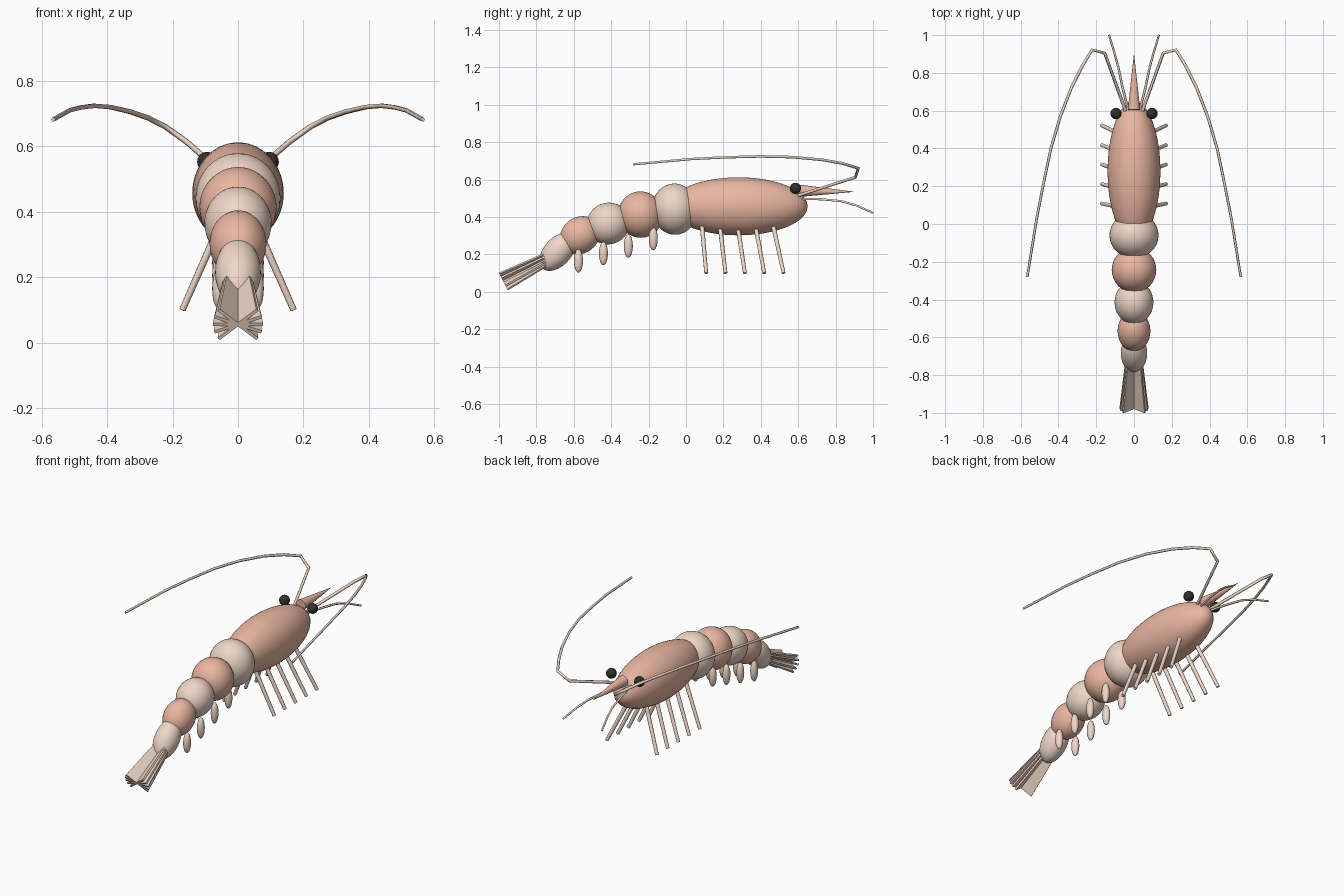
import bpy, bmesh
from math import radians, cos, sin
from mathutils import Vector, Matrix

if "Cube" in bpy.data.objects:
    bpy.data.objects.remove(bpy.data.objects["Cube"])


def material(name, rgb):
    m = bpy.data.materials.new(name)
    m.diffuse_color = (*rgb, 1)
    m.use_nodes = True
    m.node_tree.nodes["Principled BSDF"].inputs["Base Color"].default_value = m.diffuse_color
    return m


CORAL = material("coral", (0.82, 0.47, 0.36))
PALE = material("pale", (0.86, 0.68, 0.57))
BLACK = material("black", (0.03, 0.03, 0.03))


def finish(bm, name, mat, smooth=True):
    bmesh.ops.recalc_face_normals(bm, faces=bm.faces)
    for f in bm.faces:
        f.smooth = smooth
    me = bpy.data.meshes.new(name)
    bm.to_mesh(me)
    bm.free()
    me.materials.append(mat)
    ob = bpy.data.objects.new(name, me)
    bpy.context.collection.objects.link(ob)
    return ob


def ellipsoid(name, loc, radii, mat, tilt=0, seg=32, rings=20):
    bm = bmesh.new()
    bmesh.ops.create_uvsphere(bm, u_segments=seg, v_segments=rings, radius=1)
    bm.transform(Matrix.Translation(loc) @ Matrix.Rotation(radians(tilt), 4, 'X')
                 @ Matrix.Diagonal((*radii, 1)))
    return finish(bm, name, mat)


def rod(name, a, b, r1, r2, mat, seg=10):
    a, b = Vector(a), Vector(b)
    bm = bmesh.new()
    bmesh.ops.create_cone(bm, cap_ends=True, segments=seg, radius1=r1, radius2=r2,
                          depth=(b - a).length)
    bm.transform(Matrix.Translation((a + b) / 2)
                 @ (b - a).to_track_quat('Z', 'Y').to_matrix().to_4x4())
    ob = finish(bm, name, mat)
    for f in ob.data.polygons:
        f.use_smooth = len(f.vertices) <= 4
    return ob


def feeler(name, pts, radius, side):
    cu = bpy.data.curves.new(name, 'CURVE')
    cu.dimensions = '3D'
    cu.bevel_depth = radius
    cu.bevel_resolution = 1
    cu.use_fill_caps = True
    sp = cu.splines.new('POLY')
    sp.points.add(len(pts) - 1)
    for i, (p, (x, y, z)) in enumerate(zip(sp.points, pts)):
        p.co = (x * side, y, z, 1)
        p.radius = 1 - 0.25 * i / (len(pts) - 1)
    cu.materials.append(PALE)
    ob = bpy.data.objects.new(name, cu)
    bpy.context.collection.objects.link(ob)


# Carapace and rostrum
ellipsoid("carapace", (0, 0.28, 0.457), (0.14, 0.37, 0.155), CORAL, seg=40, rings=28)
rod("rostrum", (0, 0.605, 0.54), (0, 0.895, 0.535), 0.033, 0.001, CORAL, 16)

# Abdomen segments: y, z, half width, half length, half height, tilt
segments = [(-0.06, 0.442, 0.13, 0.122, 0.137, 4),
            (-0.243, 0.413, 0.118, 0.12, 0.124, 12),
            (-0.415, 0.365, 0.103, 0.116, 0.111, 22),
            (-0.567, 0.302, 0.087, 0.112, 0.097, 36),
            (-0.685, 0.215, 0.07, 0.122, 0.074, 48)]
for i, (y, z, rx, ry, rz, t) in enumerate(segments):
    ellipsoid(f"abdomen_{i + 1}", (0, y, z), (rx, ry, rz), CORAL if i % 2 else PALE, t)

# Tail fan: tapered blades rolled around one axis
start, end = Vector((0, -0.69, 0.203)), Vector((0, -0.977, 0.055))
along = (end - start).normalized()
up = Vector((1, 0, 0)).cross(along)
for i, roll in enumerate((-40, -20, 0, 20, 40)):
    a = radians(roll)
    wide = Vector((1, 0, 0)) * cos(a) + up * sin(a)
    thin = along.cross(wide) * 0.005
    bm = bmesh.new()
    for c, w in ((start, 0.042), (end, 0.077)):
        for sw in (-1, 1):
            for st in (-1, 1):
                bm.verts.new(c + wide * w * sw + thin * st)
    bmesh.ops.convex_hull(bm, input=bm.verts[:])
    finish(bm, f"tail_blade_{i + 1}", PALE, False)

antenna = [(0.045, 0.60, 0.515), (0.155, 0.905, 0.612), (0.222, 0.922, 0.66),
           (0.275, 0.835, 0.687), (0.33, 0.725, 0.706), (0.39, 0.57, 0.72),
           (0.44, 0.40, 0.724), (0.48, 0.21, 0.719), (0.515, 0.03, 0.71),
           (0.565, -0.28, 0.682)]
antennule = [(0.03, 0.60, 0.497), (0.06, 0.72, 0.495), (0.083, 0.83, 0.485),
             (0.105, 0.91, 0.462), (0.132, 1.0, 0.422)]

for side, tag in ((-1, "left"), (1, "right")):
    # Eyes and feelers
    ellipsoid(f"eye_{tag}", (0.095 * side, 0.585, 0.553), (0.03,) * 3, BLACK, seg=20, rings=12)
    feeler(f"antenna_{tag}", antenna, 0.009, side)
    feeler(f"antennule_{tag}", antennule, 0.007, side)
    # Walking legs
    for i in range(5):
        rod(f"leg_{tag}_{i + 1}",
            (0.055 * side, 0.085 + 0.095 * i, 0.36),
            (0.17 * side, 0.108 + 0.1035 * i, 0.1), 0.012, 0.01, PALE)
    # Swimmerets
    for i in range(4):
        ellipsoid(f"swimmeret_{tag}_{i + 1}",
                  (0.058 * side, -0.175 - 0.1333 * i, 0.285 - 0.04 * i),
                  (0.021, 0.024, 0.063), PALE, seg=16, rings=12)
